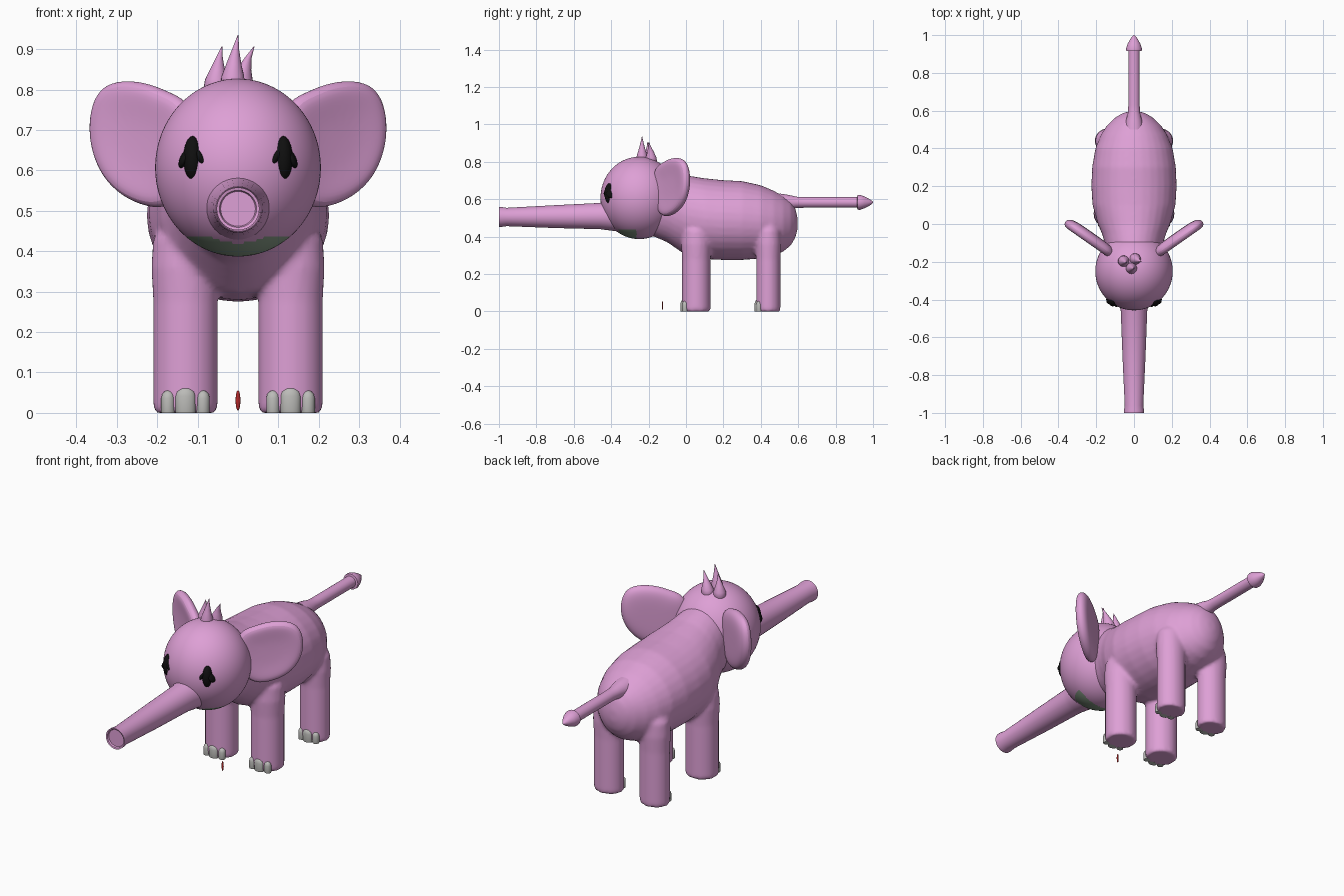
import bpy, bmesh, math
from mathutils import Vector, Matrix

cube = bpy.data.objects.get("Cube")
if cube:
    bpy.data.objects.remove(cube, do_unlink=True)


def material(name, rgb):
    m = bpy.data.materials.new(name)
    m.use_nodes = True
    m.diffuse_color = (*rgb, 1)
    m.node_tree.nodes["Principled BSDF"].inputs["Base Color"].default_value = (*rgb, 1)
    return m


PINK = material("pink skin", (0.73, 0.35, 0.67))
GREY = material("grey nail", (0.5, 0.5, 0.48))
BLACK = material("black eye", (0.005, 0.005, 0.005))
GREEN = material("grey green mouth", (0.25, 0.34, 0.25))
RED = material("red", (0.45, 0.02, 0.02))


def finish(name, bm, *mats, subsurf=0):
    bmesh.ops.recalc_face_normals(bm, faces=bm.faces)
    me = bpy.data.meshes.new(name)
    bm.to_mesh(me)
    bm.free()
    ob = bpy.data.objects.new(name, me)
    bpy.context.collection.objects.link(ob)
    for m in mats:
        me.materials.append(m)
    bpy.ops.object.select_all(action="DESELECT")
    ob.select_set(True)
    bpy.context.view_layer.objects.active = ob
    bpy.ops.object.shade_smooth_by_angle(angle=math.radians(50))
    if subsurf:
        ob.modifiers.new("subsurf", "SUBSURF").levels = subsurf
        ob.modifiers["subsurf"].render_levels = subsurf
    return ob


def loft(bm, sections, axis, sides=32):
    """Skin elliptical sections (centre, half width, half depth) along an axis."""
    v_dir = Vector((0, 0, 1)) if axis == "y" else Vector((0, 1, 0))
    rings = []
    for c, rx, rv in sections:
        ring = []
        for i in range(sides):
            a = math.tau * i / sides
            ring.append(bm.verts.new(Vector(c) + Vector((rx * math.cos(a), 0, 0))
                                     + v_dir * rv * math.sin(a)))
        rings.append(ring)
    for r, s in zip(rings, rings[1:]):
        for i in range(sides):
            j = (i + 1) % sides
            bm.faces.new((r[i], r[j], s[j], s[i]))
    bm.faces.new(rings[0])
    bm.faces.new(rings[-1])


def ellipsoid(bm, centre, radii, tilt=0, u=32, v=20):
    mat = (Matrix.Translation(centre) @ Matrix.Rotation(tilt, 4, "Y")
           @ Matrix.Diagonal((*radii, 1)))
    bmesh.ops.create_uvsphere(bm, u_segments=u, v_segments=v, radius=1, matrix=mat)


# Body and legs, fused into one skin
bm = bmesh.new()
body = [  # y, underside, back, half width
    (-0.22, 0.42, 0.77, 0.13), (-0.10, 0.37, 0.755, 0.155), (-0.05, 0.335, 0.742, 0.17),
    (0.0, 0.30, 0.728, 0.192), (0.1, 0.28, 0.712, 0.22), (0.2, 0.275, 0.702, 0.226),
    (0.3, 0.275, 0.697, 0.222), (0.4, 0.283, 0.675, 0.205), (0.47, 0.298, 0.645, 0.177),
    (0.52, 0.32, 0.617, 0.145), (0.56, 0.352, 0.588, 0.105), (0.585, 0.395, 0.55, 0.065),
    (0.597, 0.44, 0.5, 0.025)]
loft(bm, [((0, y, (lo + hi) / 2), w, (hi - lo) / 2) for y, lo, hi, w in body], "y")
LEGS = [("front", 0.055, 0.08, 0.076), ("rear", 0.44, 0.074, 0.065)]
for _, y, rx, ry in LEGS:
    for side in (-1, 1):
        loft(bm, [((side * 0.13, y, z), rx * k, ry * k) for z, k in
                  ((0, 0.96), (0.01, 1), (0.28, 1), (0.36, 1.06), (0.43, 1), (0.48, 0.6))], "z")
ob = finish("body_and_legs", bm, PINK)
remesh = ob.modifiers.new("fuse", "REMESH")
remesh.mode = "VOXEL"
remesh.voxel_size = 0.01
remesh.use_smooth_shade = True
smooth = ob.modifiers.new("blend", "SMOOTH")
smooth.factor = 0.5
smooth.iterations = 5

# Head, with the mouth coloured on the underside
bm = bmesh.new()
ellipsoid(bm, (0, -0.25, 0.607), (0.205, 0.207, 0.22), u=96, v=64)
for f in bm.faces:
    c = f.calc_center_median()
    f.material_index = int(c.z < 0.437 and -0.36 < c.y < -0.265)
finish("head", bm, PINK, GREEN)

# Trunk with a slightly flared, dished tip
bm = bmesh.new()
trunk = [(-0.36, 0.512, 0.085), (-0.43, 0.512, 0.076), (-0.46, 0.51, 0.07), (-0.7, 0.507, 0.061),
         (-0.96, 0.505, 0.049), (-0.985, 0.505, 0.053), (-1.0, 0.505, 0.053),
         (-0.998, 0.505, 0.046), (-0.99, 0.505, 0.043)]
loft(bm, [((0, y, z), r, r) for y, z, r in trunk], "y")
finish("trunk", bm, PINK)

# Tail with a pointed tuft
bm = bmesh.new()
tail = [(0.5, 0.05), (0.55, 0.042), (0.59, 0.032), (0.63, 0.03), (0.915, 0.03), (0.917, 0.041),
        (0.93, 0.042), (0.955, 0.033), (0.98, 0.019), (0.995, 0.008), (1.0, 0.002)]
loft(bm, [((0, y, 0.583), r, r * 0.95) for y, r in tail], "y", 24)
finish("tail", bm, PINK)

# Ears: padded outline swept back from the head
OUTLINE = [(0.11, 0.77), (0.17, 0.798), (0.22, 0.82), (0.275, 0.828), (0.325, 0.82),
           (0.357, 0.785), (0.37, 0.72), (0.364, 0.65), (0.335, 0.58), (0.285, 0.53),
           (0.22, 0.503), (0.17, 0.503), (0.12, 0.55), (0.1, 0.66)]
NORMAL = Vector((0.574, -0.82, 0))
for label, side in (("left", 1), ("right", -1)):
    bm = bmesh.new()
    rings = []
    for scale, depth in ((0.35, -0.036), (0.7, -0.034), (0.91, -0.024), (1, 0),
                         (0.91, 0.024), (0.7, 0.024), (0.35, 0.018)):
        ring = []
        for x, z in OUTLINE:
            x, z = 0.24 + (x - 0.24) * scale, 0.665 + (z - 0.665) * scale
            p = Vector((x, -0.11 + 0.7 * (x - 0.19), z)) + NORMAL * depth
            ring.append(bm.verts.new((p.x * side, p.y, p.z)))
        rings.append(ring)
    n = len(OUTLINE)
    for r, s in zip(rings, rings[1:]):
        for i in range(n):
            bm.faces.new((r[i], r[(i + 1) % n], s[(i + 1) % n], s[i]))
    bm.faces.new(rings[0])
    bm.faces.new(rings[-1])
    finish(label + "_ear", bm, PINK, subsurf=2)

    # Eye: tall oval with two drooping lobes
    bm = bmesh.new()
    ellipsoid(bm, (side * 0.112, -0.408, 0.63), (0.023, 0.028, 0.055))
    ellipsoid(bm, (side * 0.132, -0.4, 0.63), (0.011, 0.025, 0.026), -side * 0.45)
    ellipsoid(bm, (side * 0.092, -0.415, 0.63), (0.011, 0.025, 0.026), side * 0.45)
    finish(label + "_eye", bm, BLACK)

    # Toenails
    for end, y, rx, ry in LEGS:
        bm = bmesh.new()
        for dx, w, h, back in ((-0.043, 0.017, 0.056, 0.008), (0, 0.025, 0.064, 0),
                               (0.043, 0.017, 0.056, 0.008)):
            c = (side * 0.13 + dx * rx / 0.08, y - ry + 0.008 + back)
            loft(bm, [((*c, h * t), w * k, 0.016 * k) for t, k in
                      ((0, 0.95), (0.05, 1), (0.65, 1), (0.82, 0.87), (0.94, 0.55), (1, 0.1))],
                 "z", 20)
        finish(f"{end}_{label}_toenails", bm, GREY)

# Hair tuft: three bent spikes
for name, base, tip in (("right", (-0.055, -0.197), (-0.04, -0.205, 0.907)),
                        ("middle", (-0.014, -0.235), (0, -0.235, 0.935)),
                        ("left", (0.005, -0.185), (0.04, -0.2, 0.907))):
    bm = bmesh.new()
    foot, tip = Vector((*base, 0.79)), Vector(tip)
    sections = []
    for t, r in ((0, 0.024), (0.15, 0.03), (0.3, 0.028), (0.5, 0.019), (0.75, 0.009), (1, 0.001)):
        p = foot.lerp(tip, t * t)
        p.z = foot.z + (tip.z - foot.z) * t
        sections.append((p, r, r))
    loft(bm, sections, "z", 20)
    finish(name + "_hair_spike", bm, PINK)

# Small red piece near the ground, in front of the feet
bm = bmesh.new()
ellipsoid(bm, (0, -0.125, 0.031), (0.006, 0.003, 0.025), u=16, v=12)
finish("red_sliver", bm, RED)
